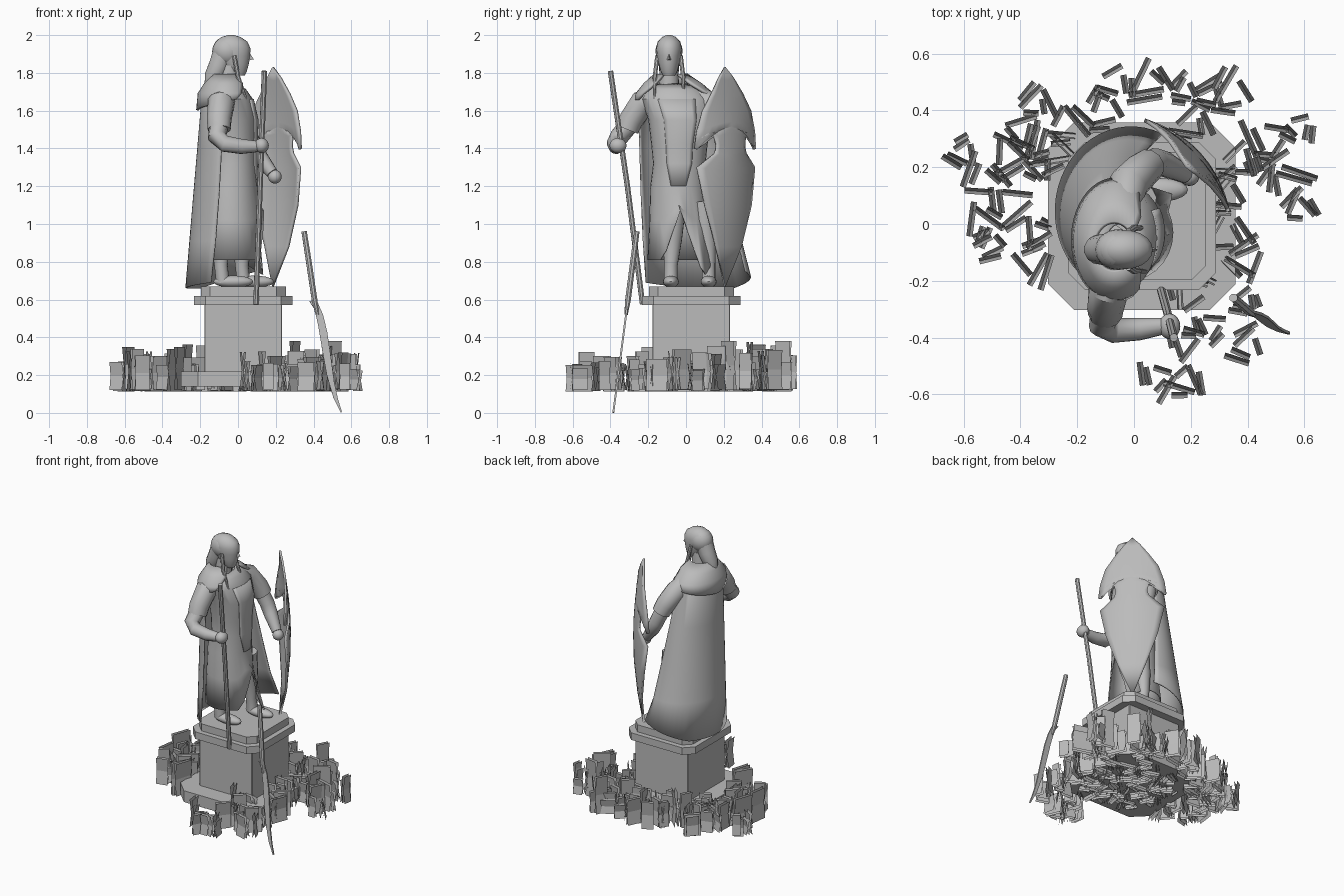
import bpy, bmesh, math, random
from mathutils import Vector

if "Cube" in bpy.data.objects:
    bpy.data.objects.remove(bpy.data.objects["Cube"])

random.seed(4)
stone = bpy.data.materials.new("grey_stone")
stone.diffuse_color = (0.5, 0.5, 0.5, 1)
stone.use_nodes = True
stone.node_tree.nodes["Principled BSDF"].inputs["Base Color"].default_value = stone.diffuse_color


def make(name, verts, faces, smooth=True, thick=0):
    me = bpy.data.meshes.new(name)
    me.from_pydata([tuple(v) for v in verts], [], faces)
    bm = bmesh.new()
    bm.from_mesh(me)
    bmesh.ops.remove_doubles(bm, verts=bm.verts, dist=1e-5)
    bmesh.ops.recalc_face_normals(bm, faces=bm.faces)
    bm.to_mesh(me)
    bm.free()
    me.materials.append(stone)
    ob = bpy.data.objects.new(name, me)
    bpy.context.collection.objects.link(ob)
    if thick:
        m = ob.modifiers.new("thickness", 'SOLIDIFY')
        m.thickness, m.offset = thick, 0
    if smooth:
        bpy.ops.object.select_all(action='DESELECT')
        ob.select_set(True)
        bpy.context.view_layer.objects.active = ob
        bpy.ops.object.shade_smooth_by_angle(angle=math.radians(40))
    return ob


def skin(name, rows, closed=True, cap=False, smooth=True, thick=0):
    """Join rows of points with quads."""
    n = len(rows[0])
    verts = [p for r in rows for p in r]
    faces = [(i * n + j, i * n + (j + 1) % n, (i + 1) * n + (j + 1) % n, (i + 1) * n + j)
             for i in range(len(rows) - 1) for j in range(n if closed else n - 1)]
    if cap:
        faces += [tuple(range(n)), tuple(range(len(verts) - n, len(verts)))]
    return make(name, verts, faces, smooth, thick)


def ring(z, cx, cy, rx, ry, a0=0, a1=360, n=28):
    step = (a1 - a0) / (n if a1 - a0 == 360 else n - 1)
    return [Vector((cx + rx * math.cos(math.radians(a0 + step * k)),
                    cy + ry * math.sin(math.radians(a0 + step * k)), z)) for k in range(n)]


def tube(name, pts, radii, n=12):
    pts = [Vector(p) for p in pts]
    rows = []
    for i, p in enumerate(pts):
        d = (pts[min(i + 1, len(pts) - 1)] - pts[max(i - 1, 0)]).normalized()
        u = d.cross(Vector((0.3, 0.9, 0.1))).normalized()
        v = d.cross(u)
        rows.append([p + radii[i] * (u * math.cos(t * math.tau / n) + v * math.sin(t * math.tau / n))
                     for t in range(n)])
    return skin(name, rows, cap=True)


def ball(name, c, r):
    rows = [ring(c[2] + r[2] * math.sin(t), c[0], c[1], r[0] * math.cos(t), r[1] * math.cos(t), n=20)
            for t in [math.radians(-89 + 178 * k / 10) for k in range(11)]]
    return skin(name, rows, cap=True)


# ---- plinth: square blocks with chamfered corners
def block(name, z0, z1, h, ch):
    c, k = 0.028, h - ch
    pts = [(h, -k), (h, k), (k, h), (-k, h), (-h, k), (-h, -k), (-k, -h), (k, -h)]
    skin(name, [[Vector((c + x, c + y, z)) for x, y in pts] for z in (z0, z1)], cap=True, smooth=False)


block("plinth_foot", 0.14, 0.22, 0.33, 0.09)
block("plinth_shaft", 0.22, 0.57, 0.206, 0.004)
block("plinth_cornice", 0.57, 0.62, 0.26, 0.06)
block("plinth_cap", 0.62, 0.67, 0.225, 0.05)

# ---- robe with a slit at the front hem
BODY = [(1.74, -.05, -.07, .05, .07), (1.71, -.05, -.06, .09, .14), (1.66, -.04, -.05, .115, .18),
        (1.55, -.03, -.03, .13, .165), (1.42, -.025, -.035, .12, .145), (1.32, -.025, -.035, .12, .135),
        (1.2, -.035, -.04, .135, .145), (1.02, -.035, -.04, .145, .15)]
rows = [ring(*b) for b in BODY]
hem = ring(0.81, -.03, -.03, .165, .17)
for k, p in enumerate(hem):
    a = (k * 360 / 28 + 180) % 360 - 180
    p.z += 0.26 * max(0, 1 - abs(a) / 32) - 0.08 * max(0, 1 - abs(a - 52) / 25)
    p.x += 0.06 * max(0, 1 - abs(a - 52) / 25)
    rows[-1][k].z += 0.08 * max(0, 1 - abs(a) / 32)
skin("robe", rows + [hem], thick=0.008)
skin("tabard", [ring(z, cx, cy, rx + .005, ry + .005, -w, w, 9) for (z, cx, cy, rx, ry), w in
                zip(BODY[2:7], (32, 30, 28, 28, 15))], closed=False, thick=0.008)

# ---- legs and feet
for side, x, y in (("right", -.06, -.08), ("left", .05, .12)):
    tube(side + "_leg", [(x - .02, y, .69), (x - .03, y, .78), (x - .03, y * .9, .92), (x - .03, y * .7, 1.12)],
         [.036, .036, .052, .06])
    ball(side + "_foot", (x + .035, y, .695), (.105, .042, .032))

# ---- cape falling straight from the shoulders, with a shoulder mantle over it
TOP, HEM = (1.66, -.06, -.05, .13, .20, 80, 262), (.66, -.01, .045, .265, .295, 66, 240)
CAPE = [(1.74, -.07, -.07, .08, .11, 75, 285)]
CAPE += [[a + (b - a) * t for a, b in zip(TOP, HEM)] for t in (0, .25, .5, .75, 1)]
crow = [ring(*c, 26) for c in CAPE]
for k, p in enumerate(crow[-1]):
    p.z += 0.09 * max(0, 1 - k / 10) + 0.03 * max(0, (k - 17) / 8)
skin("cape", crow, closed=False, thick=0.008)
mantle = [ring(1.79, -.07, -.08, .07, .085, 25, 335, 30), ring(1.74, -.065, -.07, .11, .15, 38, 322, 30),
          ring(1.69, -.065, -.06, .142, .20, 55, 305, 30), ring(1.66, -.065, -.055, .15, .212, 68, 292, 30)]
for k, p in enumerate(mantle[-1]):
    p.z -= 0.06 * (1 - abs(k / 14.5 - 1))
skin("shoulder_mantle", mantle, closed=False, thick=0.014)

# ---- head, hair and braids
HY = -.09
tube("neck", [(-.05, HY, 1.70), (-.045, HY, 1.84)], [.055, .05])
skin("head", [ring(z, cx, HY, rx, ry, n=20) for z, cx, rx, ry in
              ((1.785, .005, .03, .03), (1.81, -.005, .052, .045), (1.85, -.018, .076, .056),
               (1.89, -.028, .092, .064), (1.93, -.033, .099, .069), (1.965, -.035, .085, .06),
               (1.99, -.037, .05, .037), (2.0, -.037, .015, .012))], cap=True)
make("nose", [(.056, HY, 1.915), (.084, HY, 1.872), (.052, HY - .015, 1.866), (.052, HY + .015, 1.866)],
     [(0, 1, 2), (0, 3, 1), (1, 3, 2)], False)
ball("hair", (-.055, HY, 1.915), (.082, .072, .08))
tube("hair_tail", [(-.075, HY, 1.91), (-.10, HY, 1.84), (-.13, HY, 1.78), (-.15, HY, 1.73)],
     [.06, .056, .05, .03])
for s in (-1, 1):
    tube("braid", [(-.02, HY + s * .062, 1.89), (.0, HY + s * .075, 1.78), (.045, HY + s * .078, 1.66)],
         [.012, .012, .006], 8)

# ---- arms
tube("right_sleeve", [(-.06, -.15, 1.67), (-.09, -.23, 1.64), (-.10, -.29, 1.55), (-.10, -.31, 1.5)],
     [.06, .072, .066, .062])
tube("right_arm", [(-.10, -.29, 1.54), (-.11, -.355, 1.46), (-.07, -.375, 1.425), (.02, -.37, 1.41),
                   (.10, -.36, 1.41)], [.052, .05, .045, .04, .03])
ball("right_hand", (.125, -.36, 1.415), (.038, .045, .04))
tube("left_sleeve", [(-.04, .06, 1.67), (-.02, .14, 1.63), (.03, .19, 1.54), (.05, .205, 1.49)],
     [.06, .07, .064, .06])
tube("left_arm", [(.03, .19, 1.54), (.075, .22, 1.42), (.11, .21, 1.36), (.18, .175, 1.27)],
     [.05, .048, .045, .032])
ball("left_hand", (.195, .17, 1.25), (.036, .036, .036))

# ---- staff and the curved blade
tube("staff", [(.14, -.40, 1.81), (.117, -.31, 1.2), (.095, -.23, .575)], [.015, .015, .015], 8)


def spear_y(z):
    return -.385 + .125 * z / .96


tube("blade_handle", [(x, spear_y(z), z) for x, z in ((.35, .96), (.375, .80), (.405, .60), (.42, .52))],
     [.015, .016, .016, .01], 8)
EDGES = [(.378, .59, .415, .60), (.405, .55, .45, .52), (.425, .46, .472, .43), (.448, .32, .494, .28),
         (.47, .20, .51, .16), (.505, .08, .53, .07), (.545, .0, .55, .005)]
skin("curved_blade", [[Vector((a, spear_y(b), b)), Vector((c, spear_y(d), d))] for a, b, c, d in EDGES],
     closed=False, smooth=False, thick=0.01)

# ---- bulged shield: (middle height, edge offset, edge height)
SHIELD = [(1.83, 0, 1.83), (1.76, .05, 1.775), (1.68, .11, 1.69), (1.6, .17, 1.6), (1.54, .205, 1.49),
          (1.52, .217, 1.40), (1.515, .203, 1.395), (1.51, .18, 1.46), (1.50, .145, 1.48), (1.48, .11, 1.46),
          (1.42, .10, 1.41), (1.36, .11, 1.375), (1.28, .205, 1.30), (1.1, .165, 1.1), (.88, .09, .88),
          (.67, .0, .67)]
T, N, C = Vector((.68, -.74, 0)), Vector((.74, .68, 0)), Vector((.185, .205, 0))
srows = []
for mid, w, ze in SHIELD:
    row = []
    for k in range(-5, 6):
        f = k / 5
        z = mid + (ze - mid) * abs(f) ** 1.5
        bulge = .06 * max(0, math.sin(math.pi * (1.83 - z) / 1.16)) * (1 - (w * f / .215) ** 2)
        row.append(C + T * (w * f) + N * bulge + Vector((0, 0, z)))
    srows.append(row)
skin("shield", srows, closed=False, thick=0.014)

# ---- clumps of upright leaf plates around the plinth, each bar a pair of leaning plates that cross
CLUMPS = [(-.6, .25), (-.53, .15), (-.35, .42), (-.33, .2), (-.43, .07), (-.54, 0), (-.5, -.07),
          (-.36, -.13), (-.34, -.03), (-.24, .35), (-.07, .5), (.05, .5), (.18, .47), (.35, .46),
          (.2, .35), (.37, .22), (.48, .3), (.58, .34), (.54, .13), (.58, .05), (.32, -.04), (.40, -.13),
          (.27, -.36), (.4, -.43), (.18, -.42), (.08, -.54), (.18, -.55), (.39, -.27), (-.1, .4),
          (-.29, .26), (.2, -.24), (.33, .1), (-.44, .24), (.45, .2), (-.4, .33), (.27, .45)]
INNER = [(.03 + r * math.cos(t * math.tau / n), .03 + r * math.sin(t * math.tau / n))
         for r, n in ((.07, 3), (.16, 7), (.24, 9)) for t in range(n)]
verts, faces = [], []
for j, (cx, cy) in enumerate(CLUMPS + INNER):
    hidden = j >= len(CLUMPS)
    size = random.uniform(.75, 1.25)
    turn = random.uniform(0, math.tau)
    for k in range(5):
        a = turn + k * math.tau / 3 + random.uniform(-.25, .25)
        w = size * random.choice((.03, .035, .045, .06))
        h = .09 if hidden else size * random.choice((.12, .15, .17, .21))
        r = size * (.035 if k < 3 else .06)
        px, py = cx + r * math.cos(a + 1.2), cy + r * math.sin(a + 1.2)
        z0 = .112 + random.uniform(0, .015)
        dx, dy = math.cos(a) * w, math.sin(a) * w
        for lean in (-.011, .011):
            lx, ly = -math.sin(a) * lean, math.cos(a) * lean
            i = len(verts)
            verts += [(px - dx - lx, py - dy - ly, z0), (px + dx - lx, py + dy - ly, z0),
                      (px + dx + lx, py + dy + ly, z0 + h), (px - dx + lx, py - dy + ly, z0 + h)]
            faces.append((i, i + 1, i + 2, i + 3))
make("leaf_plates", verts, faces, False)
